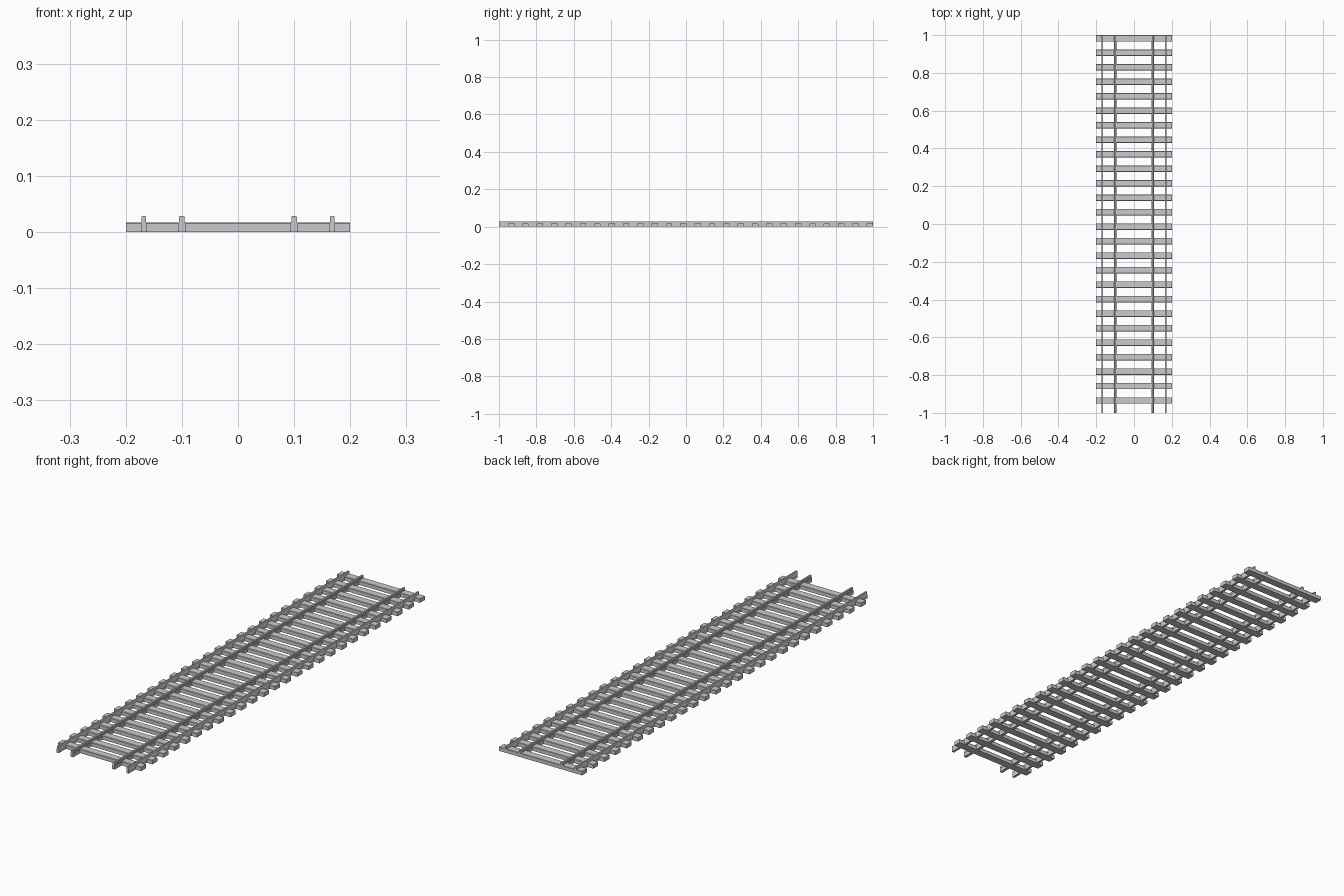
import bpy, bmesh

if "Cube" in bpy.data.objects:
    bpy.data.objects.remove(bpy.data.objects["Cube"])


def extrude_profile(name, pts, axis, a, b):
    """Extrude a closed 2D profile along x or y from a to b."""
    bm = bmesh.new()
    place = (lambda u, z, t: (t, u, z)) if axis == 'x' else (lambda u, z, t: (u, t, z))
    start = [bm.verts.new(place(u, z, a)) for u, z in pts]
    end = [bm.verts.new(place(u, z, b)) for u, z in pts]
    n = len(pts)
    bm.faces.new(start)
    bm.faces.new(end)
    for i in range(n):
        j = (i + 1) % n
        bm.faces.new((start[i], start[j], end[j], end[i]))
    bmesh.ops.recalc_face_normals(bm, faces=bm.faces)
    me = bpy.data.meshes.new(name)
    bm.to_mesh(me)
    bm.free()
    ob = bpy.data.objects.new(name, me)
    bpy.context.collection.objects.link(ob)
    return ob


def mirrored(half):
    return half + [(-u, z) for u, z in reversed(half)]


# Sleepers: chamfered planks repeated along the track
plank = mirrored([(0.017, 0.0), (0.017, 0.0155), (0.0155, 0.0175)])
sleeper = extrude_profile("sleepers", plank, 'x', -0.2, 0.2)
sleeper.location.y = 0.983
arr = sleeper.modifiers.new("repeat", 'ARRAY')
arr.count = 26
arr.use_relative_offset = False
arr.use_constant_offset = True
arr.constant_offset_displace = (0, -0.0767, 0)


# Rails: main running pair and slimmer outer pair
def rail(name, x, w):
    half = [(w, 0.0), (w, 0.016), (w * 0.72, 0.0185), (w * 0.8, 0.0265), (w * 0.55, 0.0288)]
    ob = extrude_profile(name, mirrored(half), 'y', -1, 1)
    ob.location.x = x


for side, s in (("left", -1), ("right", 1)):
    rail("running_rail_" + side, s * 0.1, 0.0065)
    rail("outer_rail_" + side, s * 0.168, 0.0052)
